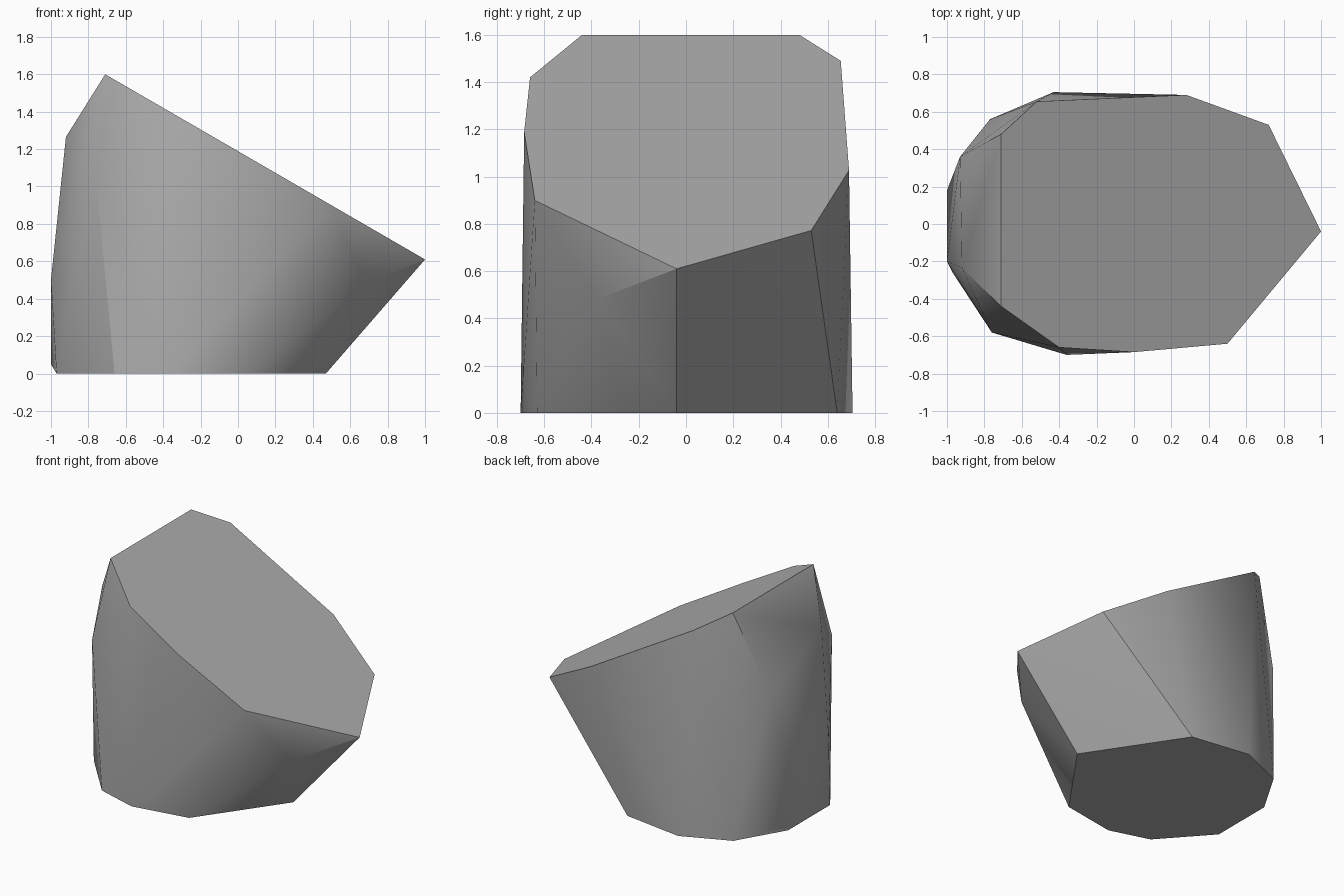
import bpy
import bmesh
import math

# Remove the default object
if "Cube" in bpy.data.objects:
    bpy.data.objects.remove(bpy.data.objects["Cube"], do_unlink=True)

# Stone material
stone = bpy.data.materials.new("stone grey")
stone.use_nodes = True
grey = (0.42, 0.42, 0.42, 1)
stone.diffuse_color = grey
stone.node_tree.nodes["Principled BSDF"].inputs["Base Color"].default_value = grey


def cut_height(x):
    """Height of the slanted top cut at x."""
    return 1.6 - 0.579 * (x + 0.71)


# Outline of the flat base
base = [(0.47, -0.04), (0.02, 0.64), (-0.43, 0.705), (-0.77, 0.56),
        (-0.97, 0.22), (-0.97, -0.26), (-0.66, -0.61), (-0.36, -0.70),
        (0.05, -0.63)]

# Outline of the slanted top cut
rim = [(1.0, -0.04), (0.72, 0.53), (0.28, 0.69), (-0.52, 0.655),
       (-0.71, 0.48), (-0.71, -0.44), (-0.40, -0.66), (0.0, -0.685),
       (0.50, -0.64)]

# Corners standing out from the sides
corners = [(0.68, -0.38, 0.48), (-0.76, -0.58, 1.05), (-0.92, -0.235, 1.265),
           (-0.93, 0.36, 1.02), (-1.0, -0.2, 0.5), (-1.0, 0.18, 0.05)]

# Wrap all corners in one convex boulder
bm = bmesh.new()
points = [(x, y, 0) for x, y in base]
points += [(x, y, cut_height(x)) for x, y in rim]
for p in points + corners:
    bm.verts.new(p)
hull = bmesh.ops.convex_hull(bm, input=list(bm.verts))
loose = [v for v in bm.verts if not v.link_faces]
bmesh.ops.delete(bm, geom=loose, context="VERTS")

# Merge the flat base and top into single faces
bmesh.ops.dissolve_limit(bm, angle_limit=math.radians(0.3),
                         verts=list(bm.verts), edges=list(bm.edges))
bmesh.ops.recalc_face_normals(bm, faces=list(bm.faces))

mesh = bpy.data.meshes.new("boulder")
bm.to_mesh(mesh)
bm.free()
mesh.materials.append(stone)
boulder = bpy.data.objects.new("boulder", mesh)
bpy.context.collection.objects.link(boulder)

# Soft sides with sharp main edges
bpy.ops.object.select_all(action="DESELECT")
boulder.select_set(True)
bpy.context.view_layer.objects.active = boulder
bpy.ops.object.shade_smooth_by_angle(angle=math.radians(30))
